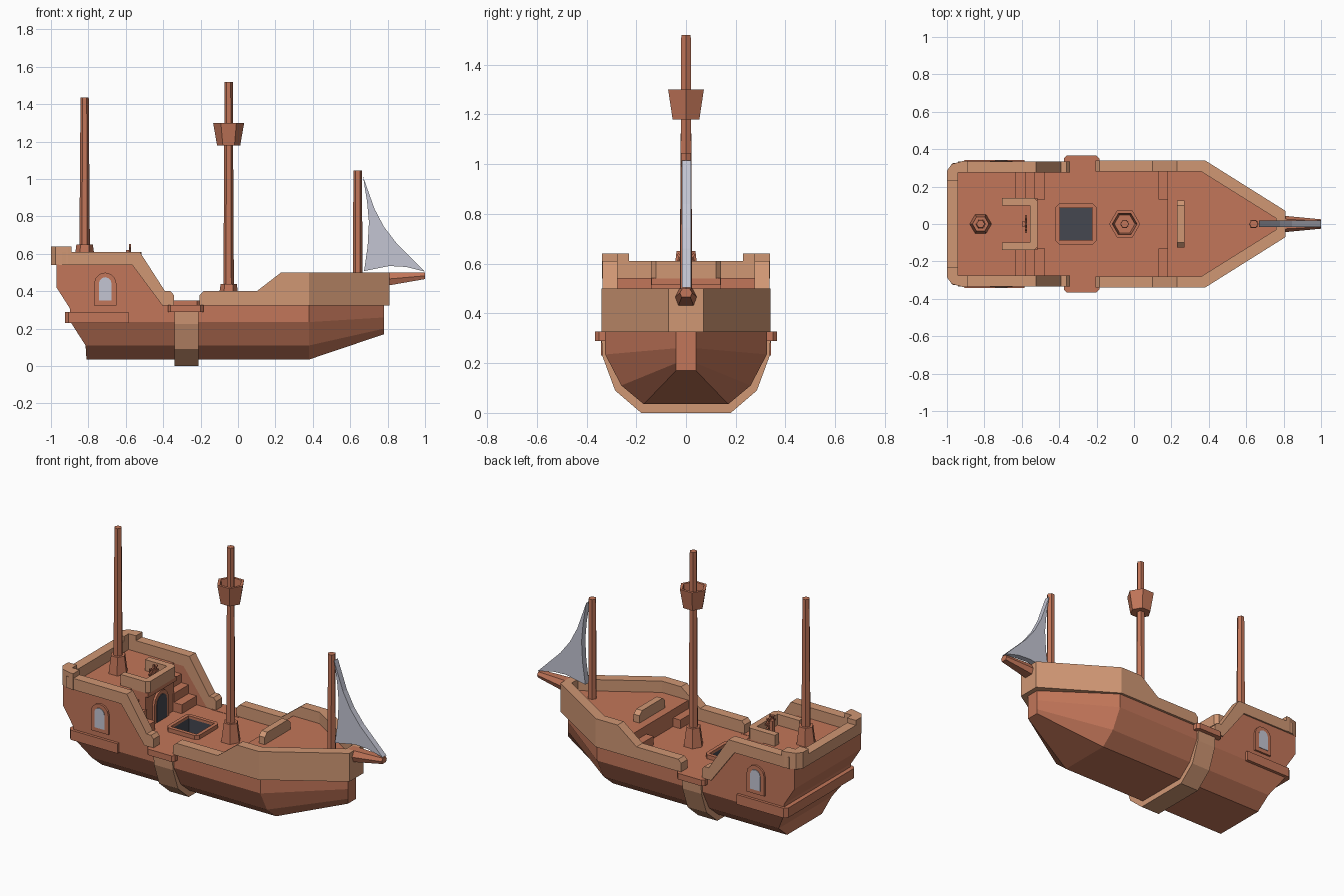
import bpy, bmesh, math

if "Cube" in bpy.data.objects:
    bpy.data.objects.remove(bpy.data.objects["Cube"])


def material(name, rgb):
    m = bpy.data.materials.new(name)
    m.diffuse_color = (*rgb, 1)
    m.use_nodes = True
    m.node_tree.nodes["Principled BSDF"].inputs["Base Color"].default_value = m.diffuse_color
    return m


WOOD = material("brown wood", (0.54, 0.18, 0.10))
TRIM = material("light wood trim", (0.63, 0.31, 0.175))
CLOTH = material("pale grey", (0.55, 0.56, 0.65))
DARK = material("dark opening", (0.06, 0.063, 0.08))


def loft(name, rings, mat, mirror=False, strip_caps=False):
    """Skin a row of matching closed rings and cap both ends."""
    bm = bmesh.new()
    for s in ((1, -1) if mirror else (1,)):
        vs = [[bm.verts.new((x, y * s, z)) for x, y, z in r] for r in rings]
        n = len(rings[0])
        for a, b in zip(vs, vs[1:]):
            for i in range(n):
                j = (i + 1) % n
                bm.faces.new((a[i], a[j], b[j], b[i]))
        for cap in (vs[0], vs[-1]):
            if strip_caps:
                for i in range(n // 2 - 1):
                    bm.faces.new((cap[i], cap[i + 1], cap[n - 2 - i], cap[n - 1 - i]))
            else:
                bm.faces.new(cap)
    bmesh.ops.recalc_face_normals(bm, faces=bm.faces)
    me = bpy.data.meshes.new(name)
    bm.to_mesh(me)
    bm.free()
    me.materials.append(mat)
    ob = bpy.data.objects.new(name, me)
    bpy.context.collection.objects.link(ob)
    return ob


def prism(name, pts, axis, a, b, mat, mirror=False):
    place = {"x": lambda u, v, t: (t, u, v),
             "y": lambda u, v, t: (u, t, v),
             "z": lambda u, v, t: (u, v, t)}[axis]
    return loft(name, [[place(u, v, t) for u, v in pts] for t in (a, b)], mat, mirror)


def box(name, x0, x1, y0, y1, z0, z1, mat, mirror=False):
    return prism(name, [(x0, y0), (x1, y0), (x1, y1), (x0, y1)], "z", z0, z1, mat, mirror)


def lathe(name, x, profile, mat, n=6):
    ang = [i * math.tau / n for i in range(n)]
    return loft(name, [[(x + r * math.cos(t), r * math.sin(t), z) for t in ang]
                       for r, z in profile], mat)


def arch(c, hw, z0, z1):
    arc = [(c + hw * math.cos(i * math.pi / 6), z1 - hw + hw * math.sin(i * math.pi / 6))
           for i in range(7)]
    return [(c - hw, z0), (c + hw, z0)] + arc


def both(half):
    """Complete a half outline of (y, z) points with its mirror image."""
    return half + [(-y, z) for y, z in reversed(half)]


# Hull: stern, shoulder and bow stations
section = [(0.17, 0.035), (0.26, 0.11), (0.325, 0.235), (0.325, 0.325)]
stern_x = [-0.81, -0.815, -0.895, -0.90]
bow_z = [0.17, 0.20, 0.26, 0.325]
stations = [list(zip(stern_x, *zip(*section))),
            [(0.38, y, z) for y, z in section],
            [(0.78, 0.04, z) for z in bow_z]]
hull = loft("hull", [r + [(x, -y, z) for x, y, z in reversed(r)] for r in stations],
            WOOD, strip_caps=True)

# Hatch: raised frame, cut pit and dark lining
frame = prism("hatch_frame", [(-0.42, -0.09), (-0.40, -0.11), (-0.22, -0.11), (-0.20, -0.09),
                              (-0.20, 0.09), (-0.22, 0.11), (-0.40, 0.11), (-0.42, 0.09)],
              "z", 0.32, 0.35, WOOD)
cutter = box("hatch_cutter", -0.398, -0.222, -0.087, 0.087, 0.20, 0.40, DARK)
cutter.hide_render = True
cutter.hide_viewport = True
cutter.display_type = "WIRE"
for ob in (hull, frame):
    mod = ob.modifiers.new("hatch", "BOOLEAN")
    mod.operation = "DIFFERENCE"
    mod.solver = "EXACT"
    mod.object = cutter
lining = box("hatch_lining", -0.396, -0.224, -0.085, 0.085, 0.203, 0.335, DARK)
bm = bmesh.new()
bm.from_mesh(lining.data)
bmesh.ops.delete(bm, geom=[f for f in bm.faces if min(v.co.z for v in f.verts) > 0.33],
                 context="FACES_ONLY")
bmesh.ops.reverse_faces(bm, faces=bm.faces)
bm.to_mesh(lining.data)
bm.free()

# Strap around the hull and the boarding platforms above it
outer = both([(0.34, 0.30), (0.335, 0.225), (0.285, 0.09), (0.18, 0.0)])
inner = both([(0.31, 0.30), (0.31, 0.24), (0.25, 0.12), (0.165, 0.045)])
prism("hull_strap", outer + inner[::-1], "x", -0.34, -0.21, TRIM)
prism("boarding_platform", [(-0.375, 0.27), (-0.375, 0.35), (-0.36, 0.365), (-0.20, 0.365),
                            (-0.185, 0.35), (-0.185, 0.27)], "z", 0.29, 0.327, WOOD, True)

# Bow bulwark, one wall profile swept along each side
wall = [(-0.205, 0.34, -0.205, 0.28, 0.38), (-0.185, 0.34, -0.185, 0.28, 0.40),
        (0.10, 0.34, 0.10, 0.28, 0.40), (0.23, 0.34, 0.23, 0.28, 0.50),
        (0.38, 0.34, 0.36, 0.28, 0.50), (0.81, 0.07, 0.76, 0.03, 0.50),
        (0.81, 0.0, 0.76, 0.0, 0.50)]
loft("bow_bulwark", [[(ox, oy, 0.325), (ox, oy, z), (ix, iy, z), (ix, iy, 0.325)]
                     for ox, oy, ix, iy, z in wall], TRIM, True)

# Foredeck with steps and rail
prism("foredeck", [(0.18, -0.29), (0.36, -0.29), (0.77, -0.04), (0.77, 0.04),
                   (0.36, 0.29), (0.18, 0.29)], "z", 0.32, 0.43, WOOD)
box("foredeck_step", 0.13, 0.19, 0.13, 0.29, 0.32, 0.378, WOOD, True)
prism("foredeck_rail", both([(0.125, 0.42), (0.125, 0.475), (0.10, 0.498)]),
      "x", 0.23, 0.27, TRIM)

# Stern castle: solid rear, side walls, cabin block and stairs
prism("stern_castle", [(-0.63, 0.25), (-0.89, 0.25), (-0.90, 0.31), (-0.97, 0.42),
                       (-0.97, 0.542), (-0.63, 0.542)], "y", -0.325, 0.325, WOOD)
prism("castle_side_wall", [(-0.64, 0.25), (-0.64, 0.54), (-0.565, 0.54), (-0.405, 0.325),
                           (-0.405, 0.25)], "y", 0.275, 0.325, WOOD, True)
box("cabin_block", -0.64, -0.535, -0.14, 0.14, 0.32, 0.54, WOOD)
box("balcony_floor", -0.64, -0.517, -0.138, 0.138, 0.515, 0.542, WOOD)
for i, (x1, z) in enumerate([(-0.58, 0.488), (-0.53, 0.434), (-0.475, 0.38)]):
    box(f"stair_{i + 1}", -0.64, x1, 0.13, 0.28, 0.32, z, WOOD, True)

# Stern rails and corner posts
prism("castle_side_rail", [(-0.94, 0.54), (-0.94, 0.61), (-0.525, 0.61), (-0.39, 0.40),
                           (-0.36, 0.40), (-0.343, 0.38), (-0.343, 0.325), (-0.405, 0.325),
                           (-0.565, 0.54)], "y", 0.275, 0.335, TRIM, True)
box("stern_rail", -1.0, -0.94, -0.25, 0.25, 0.54, 0.61, TRIM)
prism("stern_corner_post", [(-1.0, 0.23), (-1.0, 0.285), (-0.975, 0.32), (-0.91, 0.338),
                            (-0.89, 0.338), (-0.89, 0.275), (-0.94, 0.275), (-0.94, 0.23)],
      "z", 0.54, 0.64, TRIM, True)
prism("balcony_rail", [(-0.705, 0.14), (-0.535, 0.14), (-0.515, 0.12), (-0.515, -0.12),
                       (-0.535, -0.14), (-0.705, -0.14), (-0.705, -0.10), (-0.555, -0.10),
                       (-0.555, 0.10), (-0.705, 0.10)], "z", 0.54, 0.61, TRIM)

# Stern ledge band
prism("stern_ledge", [(-0.585, -0.342), (-0.905, -0.342), (-0.925, -0.32), (-0.925, 0.32),
                      (-0.905, 0.342), (-0.585, 0.342)], "z", 0.23, 0.29, WOOD)

# Side windows and cabin door
prism("window_frame", arch(-0.71, 0.06, 0.325, 0.50), "y", 0.31, 0.337, WOOD, True)
prism("window_pane", arch(-0.71, 0.034, 0.35, 0.475), "y", 0.335, 0.340, CLOTH, True)
prism("door_frame", arch(0, 0.07, 0.32, 0.508), "x", -0.54, -0.522, WOOD)
prism("door_opening", arch(0, 0.048, 0.326, 0.485), "x", -0.525, -0.519, DARK)

# Steering wheel
bpy.ops.mesh.primitive_torus_add(major_segments=8, minor_segments=4, major_radius=0.032,
                                 minor_radius=0.006, location=(-0.577, 0, 0.605),
                                 rotation=(0, math.pi / 2, 0))
bpy.context.object.name = "wheel_rim"
bpy.context.object.data.materials.append(WOOD)
for i in range(4):
    bpy.ops.mesh.primitive_cube_add(size=1, location=(-0.577, 0, 0.605),
                                    rotation=(i * math.pi / 4, 0, 0))
    spoke = bpy.context.object
    spoke.name = f"wheel_spoke_{i + 1}"
    spoke.scale = (0.010, 0.010, 0.094)
    spoke.data.materials.append(WOOD)
box("wheel_stand", -0.60, -0.582, -0.014, 0.014, 0.54, 0.62, WOOD)

# Masts with flared collars
lathe("main_mast", -0.05, [(0.06, 0.32), (0.043, 0.44), (0.028, 0.44), (0.022, 1.52)], WOOD)
lathe("rear_mast", -0.82, [(0.06, 0.53), (0.044, 0.65), (0.028, 0.65), (0.022, 1.435)], WOOD)
lathe("fore_mast", 0.64, [(0.026, 0.42), (0.023, 1.045)], WOOD)
lathe("lookout_basket", -0.05, [(0.02, 1.18), (0.062, 1.18), (0.083, 1.30), (0.066, 1.30),
                                (0.055, 1.215), (0.02, 1.215)], WOOD)

# Bowsprit and fore sail
loft("bowsprit", [[(x, y * w, 0.5 - h * v) for y, v in
                   [(0.6, 0), (1, 0.5), (0.7, 1), (-0.7, 1), (-1, 0.5), (-0.6, 0)]]
                  for x, w, h in [(0.77, 0.047, 0.075), (1.0, 0.025, 0.035)]], WOOD)
prism("fore_sail", [(0.668, 1.015), (0.69, 0.88), (0.70, 0.77), (0.693, 0.64), (0.674, 0.508),
                    (0.81, 0.535), (0.90, 0.53), (1.0, 0.505), (0.845, 0.66), (0.78, 0.745),
                    (0.73, 0.84)], "y", -0.017, 0.02, CLOTH)
